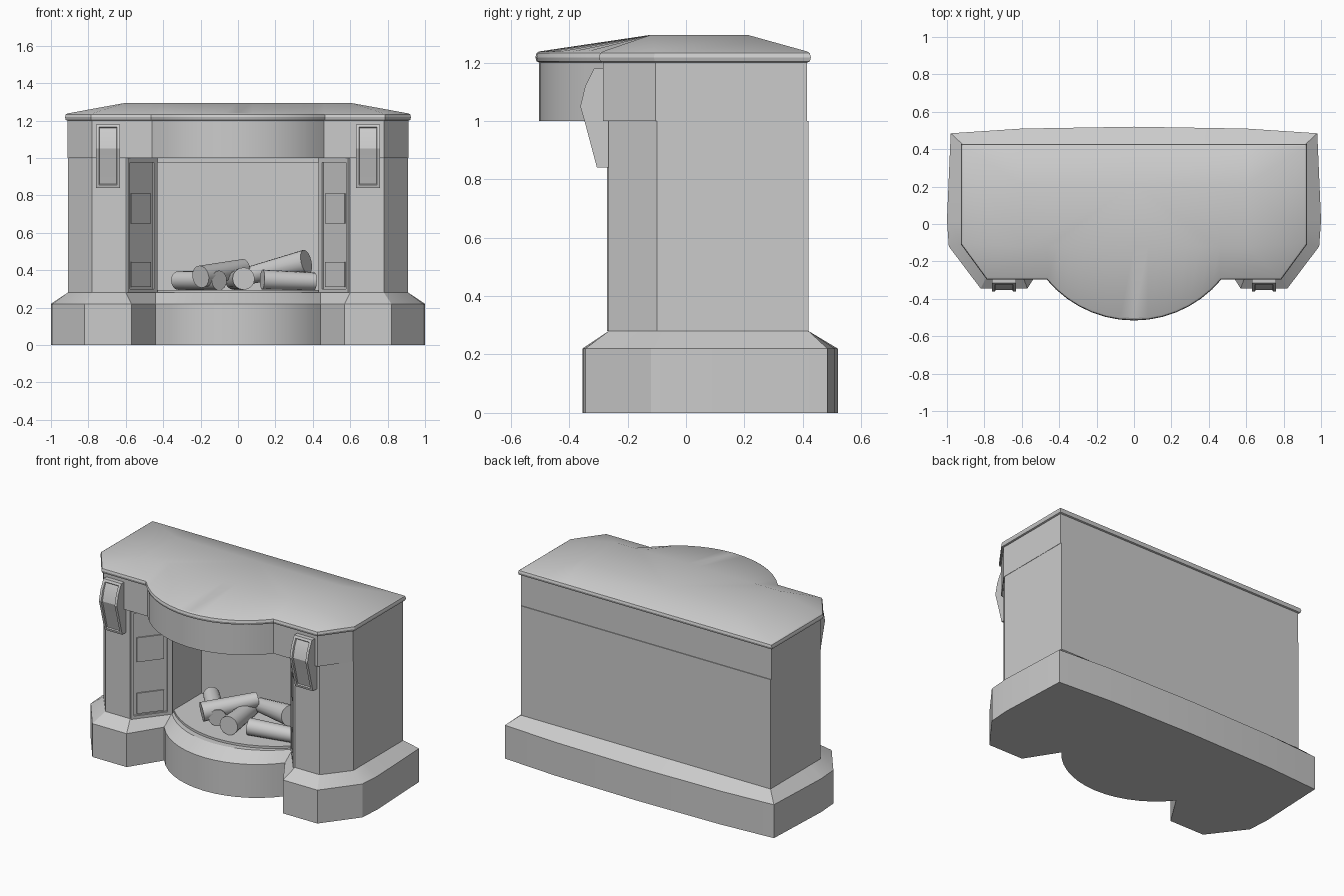
import bpy, bmesh, math
from mathutils import Vector, Matrix

if "Cube" in bpy.data.objects:
    bpy.data.objects.remove(bpy.data.objects["Cube"])


def finish(name, bm, angle=25):
    bmesh.ops.remove_doubles(bm, verts=bm.verts, dist=0.0005)
    bmesh.ops.recalc_face_normals(bm, faces=bm.faces)
    me = bpy.data.meshes.new(name)
    bm.to_mesh(me)
    bm.free()
    me.shade_smooth()
    me.set_sharp_from_angle(angle=math.radians(angle))
    ob = bpy.data.objects.new(name, me)
    bpy.context.collection.objects.link(ob)
    return ob


def arc(y0, x1, y1, n=7):
    """Right half of a circular bulge from (0, y0) to (x1, y1)."""
    s = y1 - y0
    r = (x1 * x1 + s * s) / (2 * s)
    t = math.asin(x1 / r)
    return [(r * math.sin(t * i / n), y0 + r - r * math.cos(t * i / n)) for i in range(n + 1)]


def mirrored(half):
    return half + [(-x, y) for x, y in reversed(half) if x > 1e-6]


def offset(loop, d):
    out = []
    for i, p in enumerate(loop):
        a, b, c = Vector(loop[i - 1]), Vector(p), Vector(loop[(i + 1) % len(loop)])
        e, f = (b - a).normalized(), (c - b).normalized()
        n, m = Vector((e.y, -e.x)), Vector((f.y, -f.x))
        out.append(tuple(b + (n + m) * d / (1 + n.dot(m))))
    return out


def loft(name, rings):
    """Skin a stack of (outline, z) rings and close both ends."""
    bm = bmesh.new()
    rows = [[bm.verts.new((x, y, z)) for x, y in loop] for loop, z in rings]
    n = len(rows[0])
    for a, b in zip(rows, rows[1:]):
        for i in range(n):
            bm.faces.new((a[i], a[(i + 1) % n], b[(i + 1) % n], b[i]))
    bm.faces.new(rows[0][::-1])
    bm.faces.new(rows[-1])
    return finish(name, bm)


def box(name, x, y, z, matrix=Matrix()):
    bm = bmesh.new()
    bmesh.ops.create_cube(bm, size=1)
    for v in bm.verts:
        v.co = matrix @ Vector([(r[0] + r[1]) / 2 + c * (r[1] - r[0])
                                for r, c in zip((x, y, z), v.co)])
    return finish(name, bm)


# plinth with bulging hearth and chamfered top
foot = mirrored(arc(-0.355, 0.44, -0.14) + [(0.57, -0.345), (0.82, -0.345), (0.99, -0.12),
                (1.0, 0.02), (0.98, 0.485), (0.6, 0.51), (0, 0.52)])
ledge = mirrored(arc(-0.265, 0.44, -0.06) + [(0.6, -0.265), (0.78, -0.265), (0.91, -0.1),
                 (0.91, 0.02), (0.91, 0.42), (0.6, 0.42), (0, 0.42)])
loft("plinth", [(foot, 0), (foot, 0.22), (ledge, 0.28)])

# raised fire floor
floor = mirrored(arc(-0.225, 0.44, -0.04) + [(0.44, 0.25), (0, 0.25)])
loft("fire_floor", [(floor, 0.27), (floor, 0.295)])

# U-shaped body around the firebox
body = mirrored([(0, 0.25), (0.44, 0.25), (0.44, -0.06), (0.6, -0.265), (0.78, -0.265),
                 (0.91, -0.1), (0.91, 0.42), (0, 0.42)])
loft("body", [(body, 0.28), (body, 1.0)])
box("firebox_ceiling", (-0.44, 0.44), (-0.06, 0.25), (0.975, 1.0))

# lintel with curved front
lintel = mirrored(arc(-0.503, 0.46, -0.285) + [(0.78, -0.285), (0.912, -0.105),
                  (0.912, 0.415), (0.6, 0.415), (0, 0.415)])
loft("lintel", [(lintel, 1.0), (lintel, 1.205)])

# mantel top: rounded lip, then slopes up to a flat rectangle
ridge = [(max(-0.6, min(0.6, x)), 0.21 if y > 0.3 else -0.12) for x, y in lintel]
lip = [(offset(lintel, d), z) for d, z in
       ((0, 1.2), (0.009, 1.204), (0.013, 1.218), (0.009, 1.232), (0, 1.238))]
loft("mantel_top", lip + [(ridge, 1.295)])

# angled jamb panels: frame strips, inner trim and tiles
for side, s in (("left", -1), ("right", 1)):
    u = Vector((0.16, -0.205, 0)).normalized()
    n = Vector((u.y, -u.x, 0))
    m = Matrix.Scale(s, 4, (1, 0, 0)) @ Matrix((
        (u.x, n.x, 0, 0.44), (u.y, n.y, 0, -0.06), (0, 0, 1, 0), (0, 0, 0, 1)))
    d = (-0.01, 0.012)
    box(side + "_jamb_inner_strip", (0.0, 0.03), d, (0.28, 1.0), m)
    box(side + "_jamb_outer_strip", (0.24, 0.258), d, (0.28, 1.0), m)
    box(side + "_jamb_top_strip", (0.03, 0.24), d, (0.975, 1.0), m)
    box(side + "_jamb_bottom_strip", (0.03, 0.24), d, (0.28, 0.3), m)
    for i, z in enumerate(((0.31, 0.445), (0.65, 0.81))):
        box(f"{side}_tile_{i + 1}", (0.05, 0.22), (-0.01, 0.008), z, m)

# corbels with recessed front panels
profile = [(-0.25, 1.18), (-0.315, 1.18), (-0.345, 1.12), (-0.362, 1.05),
           (-0.345, 0.99), (-0.305, 0.84), (-0.25, 0.84)]
for side, s in (("left", -1), ("right", 1)):
    bm = bmesh.new()
    a, b = [[bm.verts.new((s * x, y, z)) for y, z in profile] for x in (0.63, 0.76)]
    bm.faces.new(a)
    bm.faces.new(b[::-1])
    faces = [bm.faces.new((a[i], b[i], b[(i + 1) % 7], a[(i + 1) % 7])) for i in range(7)]
    bmesh.ops.recalc_face_normals(bm, faces=bm.faces)
    bmesh.ops.inset_region(bm, faces=faces[1:5], thickness=0.016, use_even_offset=True)
    bmesh.ops.inset_region(bm, faces=faces[1:5], thickness=0.004, depth=-0.008)
    finish(side + "_corbel", bm, 15)

# logs: start, end, start radius, end radius
logs = [((-0.2, -0.09, 0.365), (0.03, 0.16, 0.415), 0.06, 0.045),
        ((-0.1, -0.07, 0.345), (-0.32, 0.18, 0.345), 0.053, 0.05),
        ((0.03, -0.14, 0.355), (-0.02, 0.18, 0.345), 0.06, 0.05),
        ((0.13, -0.07, 0.35), (0.41, 0.0, 0.34), 0.053, 0.047),
        ((0.365, 0.03, 0.445), (0.03, 0.19, 0.365), 0.066, 0.045)]
for i, (p, q, r1, r2) in enumerate(logs):
    p, q = Vector(p), Vector(q)
    bm = bmesh.new()
    m = Matrix.Translation((p + q) / 2) @ (q - p).to_track_quat('Z', 'Y').to_matrix().to_4x4()
    bmesh.ops.create_cone(bm, cap_ends=True, segments=16, radius1=r1, radius2=r2,
                          depth=(q - p).length, matrix=m)
    finish(f"log_{i + 1}", bm, 40)
